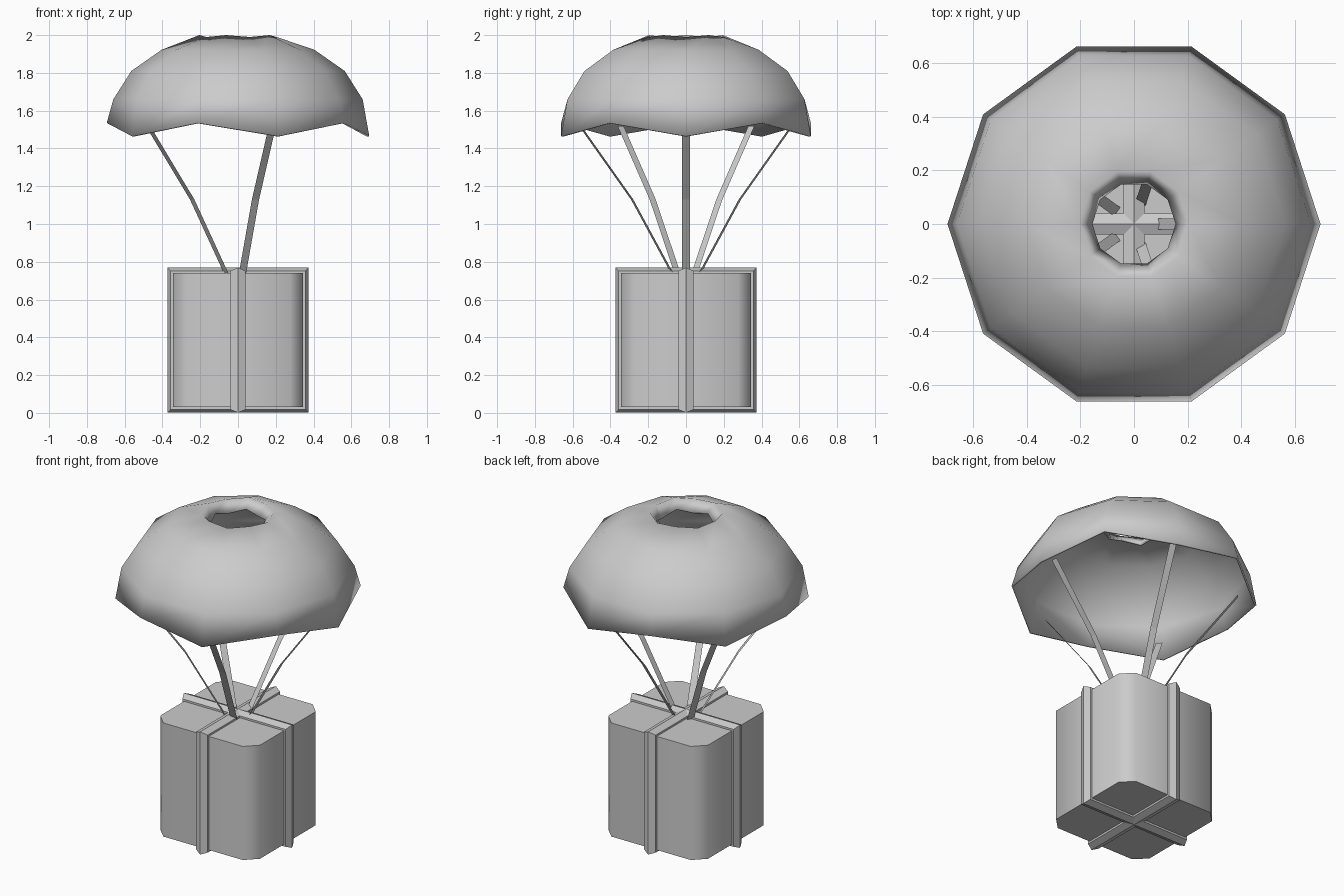
import bpy
from math import cos, sin, pi, radians

if "Cube" in bpy.data.objects:
    bpy.data.objects.remove(bpy.data.objects["Cube"])


def make(name, verts, faces, smooth=None):
    mesh = bpy.data.meshes.new(name)
    mesh.from_pydata(verts, [], faces)
    mesh.update()
    ob = bpy.data.objects.new(name, mesh)
    bpy.context.collection.objects.link(ob)
    if smooth:
        bpy.ops.object.select_all(action='DESELECT')
        ob.select_set(True)
        bpy.context.view_layer.objects.active = ob
        bpy.ops.object.shade_smooth_by_angle(angle=radians(smooth))
    return ob


# canopy: ten-sided dome, scalloped rim, dished vent hole at the crown
# (radius, z at strap corners, z at corners between straps)
rings = [(0.695, 1.465, 1.535), (0.66, 1.66, 1.66), (0.565, 1.81, 1.81),
         (0.405, 1.922, 1.922), (0.205, 1.99, 2.0), (0.155, 1.925, 1.95)]
N = 10
verts = [(r * cos(2 * pi * i / N), r * sin(2 * pi * i / N), odd if i % 2 else even)
         for r, even, odd in rings for i in range(N)]
faces = [(k * N + i, k * N + (i + 1) % N, (k + 1) * N + (i + 1) % N, (k + 1) * N + i)
         for k in range(len(rings) - 1) for i in range(N)]
canopy = make("canopy", verts, faces, 80)
shell = canopy.modifiers.new("thickness", 'SOLIDIFY')
shell.thickness = 0.012
shell.offset = -1

# suspension straps: flat bands from the crate to every second rim corner
path = [(0.075, 0.735), (0.30, 1.13), (0.59, 1.52)]
for s in range(5):
    a = s * 2 * pi / 5
    verts = [(r * cos(a) - w * sin(a), r * sin(a) + w * cos(a), z)
             for r, z in path for w in (-0.02, 0.02)]
    make(f"strap_{s + 1}", verts, [(0, 1, 3, 2), (2, 3, 5, 4)])

# crate: box with chamfered upright corners
H, C, Z0, Z1 = 0.345, 0.07, 0.03, 0.74
outline = [(H, -H + C), (H, H - C), (H - C, H), (-H + C, H),
           (-H, H - C), (-H, -H + C), (-H + C, -H), (H - C, -H)]
n = len(outline)
verts = [(x, y, z) for z in (Z0, Z1) for x, y in outline]
faces = [(i, (i + 1) % n, n + (i + 1) % n, n + i) for i in range(n)]
faces += [tuple(reversed(range(n))), tuple(range(n, 2 * n))]
make("crate", verts, faces, 50)

# packing bands: ridged strips looped around the crate both ways
section = [(-0.04, -0.003), (-0.04, 0.012), (0.0, 0.029), (0.04, 0.012), (0.04, -0.003)]
m = len(section)
for name, turned in (("band_across", False), ("band_along", True)):
    verts = []
    for sx, top in ((-1, 0), (1, 0), (1, 1), (-1, 1)):
        for w, o in section:
            u = sx * (H + o)
            z = Z1 + o if top else Z0 - o
            verts.append((-w, u, z) if turned else (u, w, z))
    faces = [(k * m + j, (k + 1) % 4 * m + j, (k + 1) % 4 * m + j + 1, k * m + j + 1)
             for k in range(4) for j in range(m - 1)]
    band = make(name, verts, faces, 40)
    band.data.flip_normals()
    # keep the raised side facing outwards
    mid = band.data.polygons[1]
    if mid.normal.z > 0:
        band.data.flip_normals()
